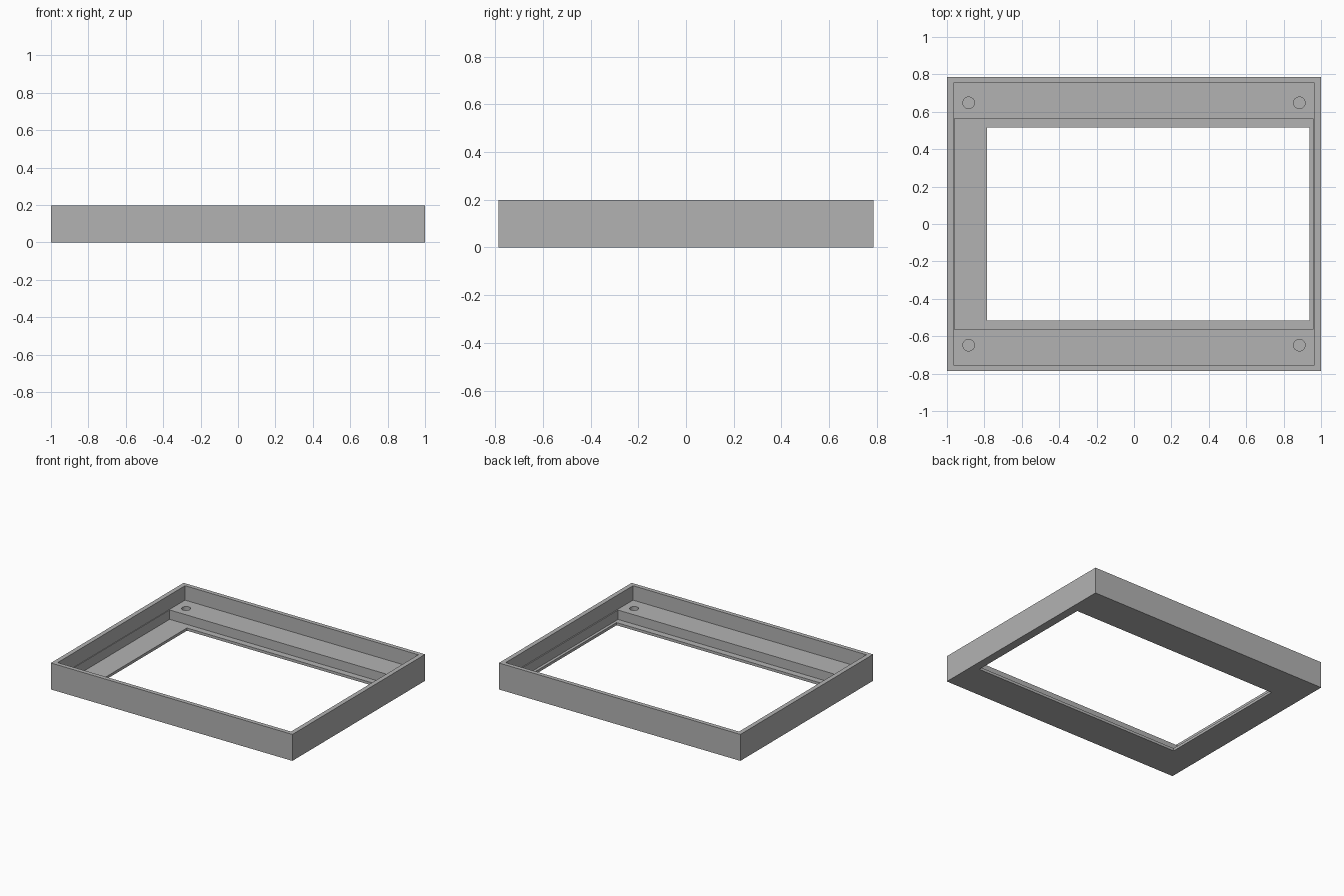
import bpy
import math

if "Cube" in bpy.data.objects:
    bpy.data.objects.remove(bpy.data.objects["Cube"], do_unlink=True)

HEIGHT, LEDGE, FLOOR = 0.198, 0.09, 0.02
ABOVE = 0.3

grey = bpy.data.materials.new("plain grey")
grey.use_nodes = True
colour = (0.45, 0.45, 0.45, 1)
grey.diffuse_color = colour
grey.node_tree.nodes["Principled BSDF"].inputs["Base Color"].default_value = colour


def box(name, x0, x1, half_y, z0, z1):
    """Box between two x values, symmetric in y."""
    bpy.ops.mesh.primitive_cube_add(size=1, location=((x0 + x1) / 2, 0, (z0 + z1) / 2))
    ob = bpy.context.object
    ob.name = name
    ob.scale = (x1 - x0, 2 * half_y, z1 - z0)
    bpy.ops.object.transform_apply(location=True, rotation=False, scale=True)
    ob.data.materials.append(grey)
    return ob


def cut(target, cutter):
    """Subtract the cutter, then discard it."""
    cutter.hide_render = True
    mod = target.modifiers.new("cut", 'BOOLEAN')
    mod.operation = 'DIFFERENCE'
    mod.solver = 'EXACT'
    mod.object = cutter
    bpy.context.view_layer.objects.active = target
    bpy.ops.object.modifier_apply(modifier=mod.name)
    bpy.data.objects.remove(cutter, do_unlink=True)


# Outer block
frame = box("bezel_frame", -1, 1, 0.785, 0, HEIGHT)

# Upper recess, panel pocket and off-centre window opening
cut(frame, box("recess_cutter", -0.966, 0.966, 0.753, LEDGE, ABOVE))
cut(frame, box("pocket_cutter", -0.961, 0.958, 0.564, FLOOR, ABOVE))
cut(frame, box("window_cutter", -0.785, 0.937, 0.517, -0.1, ABOVE))

# Blind screw holes in the four ledge corners
for sx in (-1, 1):
    for sy in (-1, 1):
        bpy.ops.mesh.primitive_cylinder_add(
            vertices=32, radius=0.031, depth=ABOVE - FLOOR,
            location=(sx * 0.884, sy * 0.648, (ABOVE + FLOOR) / 2))
        hole = bpy.context.object
        hole.name = "screw_hole_cutter"
        hole.data.materials.append(grey)
        cut(frame, hole)

# Smooth hole walls, sharp frame edges
bpy.ops.object.select_all(action='DESELECT')
frame.select_set(True)
bpy.context.view_layer.objects.active = frame
bpy.ops.object.shade_smooth_by_angle(angle=math.radians(30))
